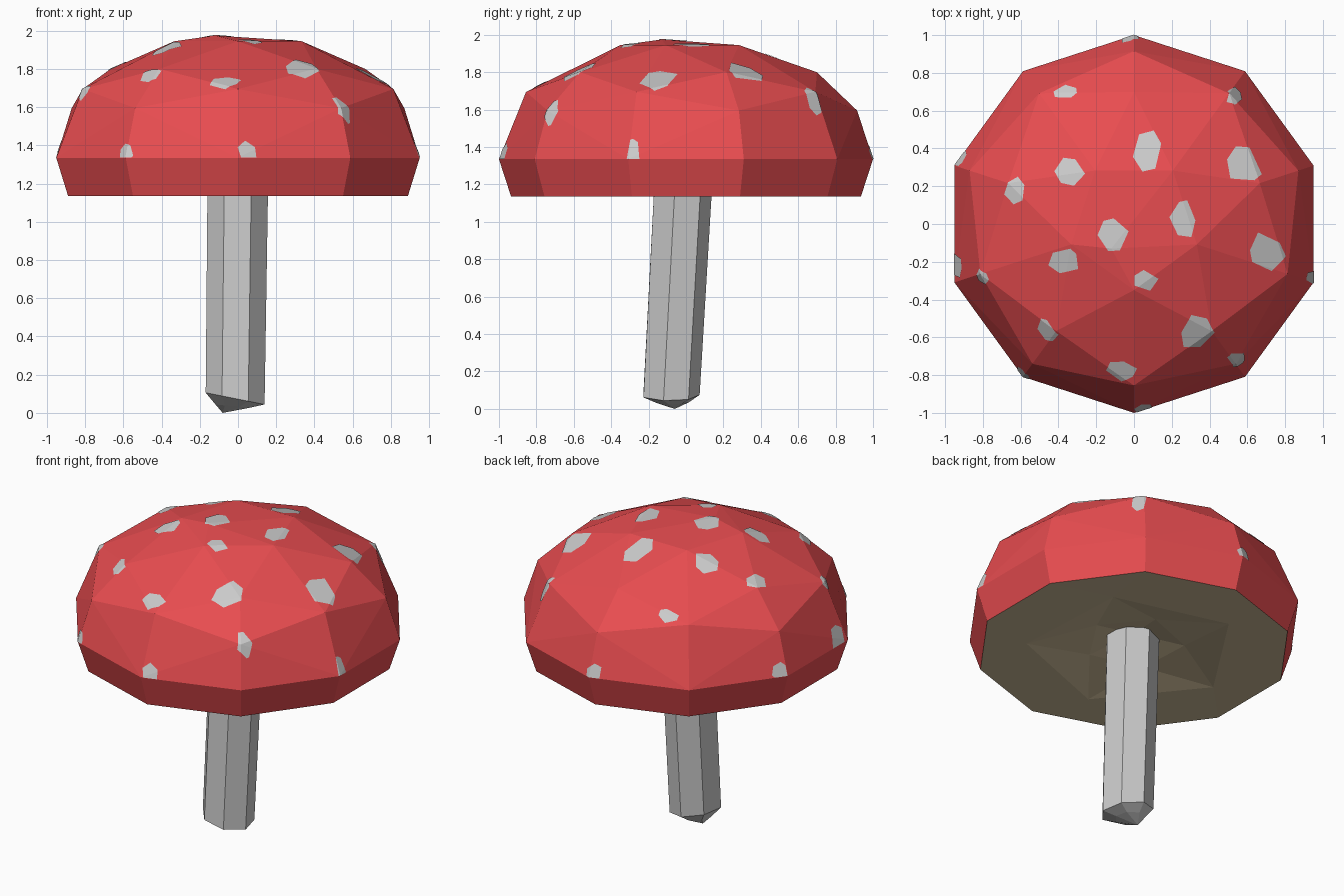
import bpy, bmesh, math, random
from mathutils import Vector
from mathutils.bvhtree import BVHTree

if "Cube" in bpy.data.objects:
    bpy.data.objects.remove(bpy.data.objects["Cube"])

random.seed(4)


def material(name, rgb):
    m = bpy.data.materials.new(name)
    m.diffuse_color = (*rgb, 1)
    m.use_nodes = True
    m.node_tree.nodes["Principled BSDF"].inputs["Base Color"].default_value = m.diffuse_color
    return m


def ring(n, r, z, start, cx=0, cy=0, tilt=0):
    pts = []
    for i in range(n):
        a = math.radians(start) + i * 2 * math.pi / n
        dx, dy = r * math.cos(a), r * math.sin(a)
        pts.append(Vector((cx + dx, cy + dy, z - tilt * dx)))
    return pts


def finish(bm, name, mat=None, recalc=True):
    if recalc:
        bmesh.ops.recalc_face_normals(bm, faces=bm.faces)
    mesh = bpy.data.meshes.new(name)
    bm.to_mesh(mesh)
    obj = bpy.data.objects.new(name, mesh)
    bpy.context.collection.objects.link(obj)
    if mat:
        mesh.materials.append(mat)
    return obj


red = material("cap_red", (0.81, 0.073, 0.08))
brown = material("underside_brown", (0.6, 0.49, 0.31))

# Cap: faceted dome skinned over rings of points, open at the bottom
points = (ring(10, 0.935, 1.135, -54) + ring(10, 1.0, 1.335, -54)
          + ring(5, 0.915, 1.595, -54) + ring(5, 0.855, 1.695, -90)
          + ring(5, 0.7, 1.80, -54) + ring(5, 0.35, 1.945, -90)
          + [Vector((-0.12, -0.13, 1.975))])
cap = bmesh.new()
for p in points:
    cap.verts.new(p)
bmesh.ops.convex_hull(cap, input=cap.verts)
bottom = [f for f in cap.faces if all(v.co.z < 1.14 for v in f.verts)]
bmesh.ops.delete(cap, geom=bottom, context='FACES_ONLY')
cap.normal_update()
surface = BVHTree.FromBMesh(cap)
finish(cap, "cap", red, recalc=False)

# Underside: flat rim around a shallow five-sided recess
bm = bmesh.new()
rim = [bm.verts.new(p) for p in ring(10, 0.935, 1.135, -54)]
mid = [bm.verts.new(p) for p in ring(5, 0.64, 1.137, -33)]
inner = [bm.verts.new(p) for p in ring(5, 0.3, 1.19, 3)]
centre = bm.verts.new((0, 0, 1.25))
for k in range(5):
    a, b, c = rim[2 * k], rim[2 * k + 1], rim[(2 * k + 2) % 10]
    p, q = mid[k], mid[(k + 1) % 5]
    s, t = inner[k], inner[(k + 1) % 5]
    for f in ((a, b, p), (b, q, p), (b, c, q), (p, q, s), (s, q, t), (s, t, centre)):
        bm.faces.new(f)
bm.normal_update()
for f in bm.faces:
    if f.normal.z > 0:
        f.normal_flip()
finish(bm, "cap_underside", brown, recalc=False)

# Stem: leaning seven-sided shaft with a blunt, slanted foot
bm = bmesh.new()
loops = [ring(7, 0.09, 0.035, 90, -0.03, -0.075, 0.1),
         ring(7, 0.158, 0.075, 90, -0.015, -0.085, 0.2),
         ring(7, 0.163, 1.28, 90, 0.0, -0.018)]
loops = [[bm.verts.new(p) for p in l] for l in loops]
for lo, hi in zip(loops, loops[1:]):
    for i in range(7):
        j = (i + 1) % 7
        bm.faces.new((lo[i], lo[j], hi[j], hi[i]))
tip = bm.verts.new((-0.08, -0.06, 0))
for i in range(7):
    bm.faces.new((loops[0][i], tip, loops[0][(i + 1) % 7]))
bm.faces.new(loops[-1])
finish(bm, "stem")

# Spots: irregular patches cut out of a copy of the dome (x, y, width, length)
spots = [(-.36, .71, .07, .04), (.07, .39, .08, .11), (-.35, .28, .075, .075),
         (-.63, .18, .055, .08), (-.11, -.06, .075, .09), (.26, .03, .065, .1),
         (.58, .32, .095, .11), (-.38, -.2, .09, .075), (.06, -.3, .075, .05),
         (.71, -.15, .11, .09), (.33, -.57, .08, .1), (-.47, -.57, .04, .075),
         (-.07, -.78, .075, .055), (.54, .68, .045, .1), (.56, -.73, .04, .08),
         (-.8, -.28, .045, .045), (-.03, 1.0, .05, .06), (-.93, .35, .05, .06),
         (-.95, -.22, .06, .11), (.95, -.28, .03, .09), (-.6, -.8, .035, .06),
         (.05, -.98, .055, .07)]
patches = bmesh.new()
for x, y, rx, ry in spots:
    h = 1 - x * x - y * y
    z = 1.335 + 0.645 * math.sqrt(h) if h > 0.1 else 1.365
    loc, nor, _, _ = surface.find_nearest(Vector((x, y, z)))
    side = Vector((0, 1, 0)) if nor.z > 0.6 else Vector((0, 0, 1))
    u = side.cross(nor).normalized()
    w = nor.cross(u)
    cuts = [(loc - nor * 0.12, -nor)]
    if h < 0.1:
        cuts.append((Vector((0, 0, 1.336)), Vector((0, 0, -1))))
    turn = random.uniform(0, 6)
    for i in range(6):
        a = turn + i * math.pi / 3 + random.uniform(-0.25, 0.25)
        d = math.hypot(rx * math.cos(a), ry * math.sin(a)) * random.uniform(0.75, 1.0)
        n = u * math.cos(a) + w * math.sin(a)
        cuts.append((loc + n * d, n))
    piece = cap.copy()
    for co, no in cuts:
        bmesh.ops.bisect_plane(piece, geom=piece.verts[:] + piece.edges[:] + piece.faces[:],
                               plane_co=co, plane_no=no, clear_outer=True)
    made = {v: patches.verts.new(v.co + nor * 0.003) for v in piece.verts}
    for f in piece.faces:
        patches.faces.new([made[v] for v in f.verts])
    piece.free()
finish(patches, "cap_spots", recalc=False)
